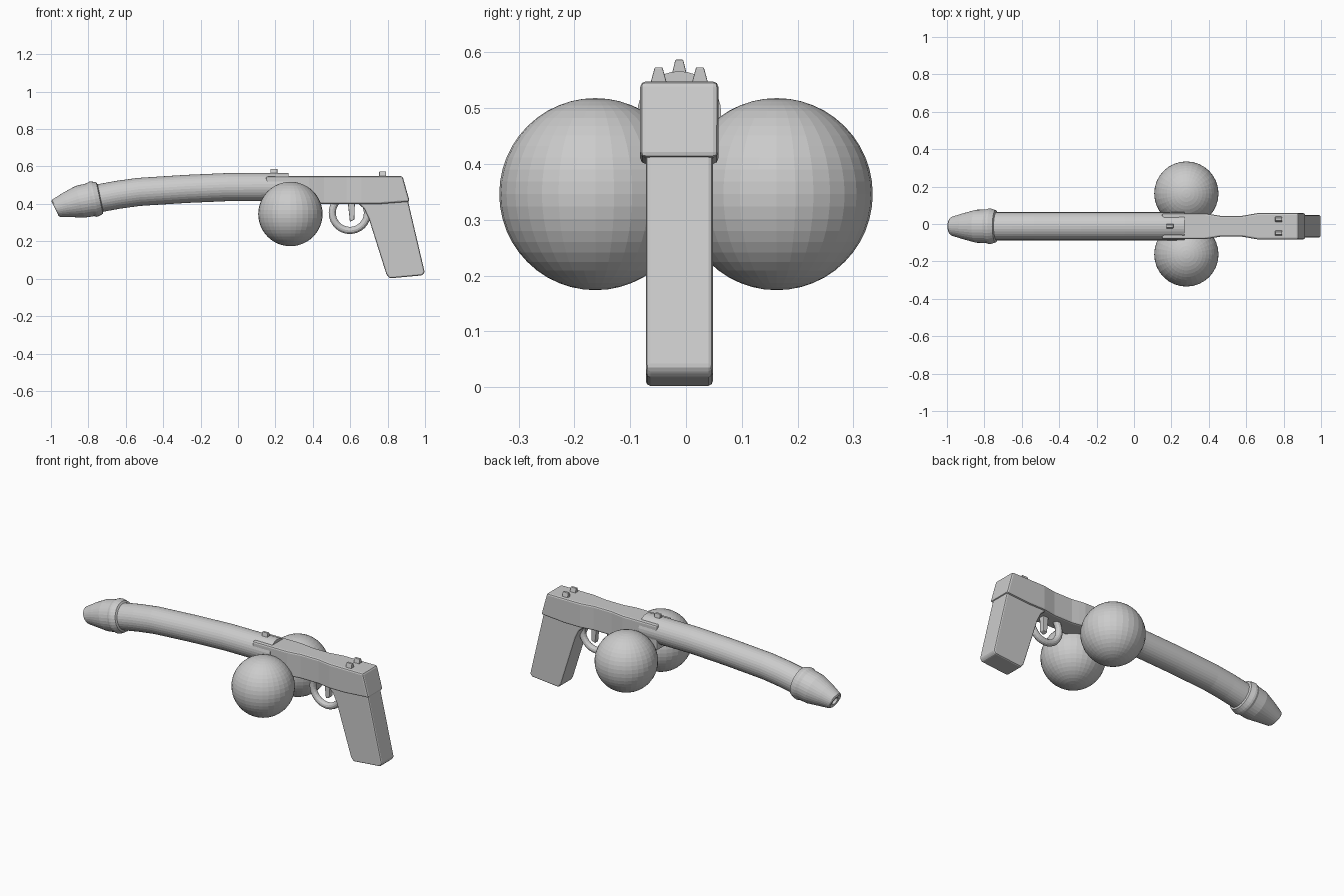
import bpy, bmesh, math
from mathutils import Vector

if "Cube" in bpy.data.objects:
    bpy.data.objects.remove(bpy.data.objects["Cube"])

YC = -0.012  # centre plane of the toy


def make(name, bm, bevel=0.0):
    bmesh.ops.recalc_face_normals(bm, faces=bm.faces)
    me = bpy.data.meshes.new(name)
    bm.to_mesh(me)
    bm.free()
    ob = bpy.data.objects.new(name, me)
    bpy.context.collection.objects.link(ob)
    if bevel:
        m = ob.modifiers.new("bevel", 'BEVEL')
        m.width, m.segments, m.limit_method = bevel, 2, 'ANGLE'
        m.angle_limit = math.radians(40)
    return ob


def loft(name, rings, bevel=0.0):
    """Join equal-length rings of points and cap both ends."""
    bm = bmesh.new()
    vs = [[bm.verts.new(p) for p in r] for r in rings]
    n = len(vs[0])
    for a, b in zip(vs, vs[1:]):
        for i in range(n):
            j = (i + 1) % n
            bm.faces.new((a[i], a[j], b[j], b[i]))
    bm.faces.new(vs[0])
    bm.faces.new(vs[-1])
    return make(name, bm, bevel)


def tube(name, stations, n=32):
    """Round loft; stations are x, z, radius, downward tilt in degrees."""
    rings = []
    for x, z, r, t in stations:
        t = math.radians(t)
        rings.append([Vector((x - r * math.sin(t) * math.cos(a),
                              YC + r * math.sin(a),
                              z + r * math.cos(t) * math.cos(a)))
                      for a in (2 * math.pi * i / n for i in range(n))])
    return loft(name, rings)


def prism(name, pts, half, bevel):
    return loft(name, [[(x, YC + s * half, z) for x, z in pts] for s in (-1, 1)], bevel)


def stud(name, x, y, z0, z1):
    loft(name, [[(x + sx * 0.018, y + sy * w, z) for sx, sy in
                 ((-1, -1), (1, -1), (1, 1), (-1, 1))]
                for z, w in ((z0, 0.016), (z1, 0.007))], 0.002)


# Curved barrel
tube("barrel", [(0.27, 0.491, 0.075, 0), (-0.05, 0.49, 0.075, 1),
                (-0.28, 0.48, 0.075, 3), (-0.53, 0.464, 0.075, 5),
                (-0.64, 0.449, 0.075, 9), (-0.76, 0.427, 0.075, 12)])

# Nozzle with collar and recessed outlet
tube("nozzle", [(-0.735, 0.432, 0.074, 12), (-0.740, 0.431, 0.086, 12),
                (-0.765, 0.427, 0.095, 12), (-0.775, 0.425, 0.096, 12),
                (-0.79, 0.422, 0.090, 13), (-0.845, 0.411, 0.088, 16),
                (-0.91, 0.394, 0.070, 22), (-0.972, 0.376, 0.051, 26),
                (-0.978, 0.374, 0.044, 26), (-0.976, 0.375, 0.024, 26),
                (-0.92, 0.395, 0.020, 22)])

# Receiver with a narrowed waist; x at top, x at bottom, half width
body = [(0.15, 0.15, 0.069), (0.38, 0.38, 0.069), (0.42, 0.42, 0.063),
        (0.46, 0.46, 0.056), (0.58, 0.58, 0.056), (0.62, 0.62, 0.063),
        (0.66, 0.66, 0.070), (0.78, 0.76, 0.070), (0.88, 0.918, 0.070)]
rings = []
for xt, xb, w in body:
    zb = 0.412 if xb > 0.9 else 0.40
    rings.append([(xb, YC - w, zb), (xb, YC + w, zb),
                  (xt, YC + w, 0.548), (xt, YC - w, 0.548)])
loft("receiver", rings, 0.01)

# Grip
prism("grip", [(0.635, 0.41), (0.675, 0.372), (0.70, 0.32), (0.793, 0.025), (0.81, 0.002),
               (0.985, 0.018), (0.998, 0.035), (0.908, 0.42)], 0.06, 0.008)

# Trigger and round guard
prism("trigger", [(0.587, 0.41), (0.625, 0.41), (0.622, 0.315), (0.598, 0.305),
                  (0.594, 0.345)], 0.016, 0.004)
bpy.ops.mesh.primitive_torus_add(location=(0.598, YC, 0.352), rotation=(math.pi / 2, 0, 0),
                                 major_radius=0.094, minor_radius=0.019,
                                 major_segments=32, minor_segments=12)
bpy.context.object.name = "trigger_guard"

# Two round tanks
for side, y in (("left", 0.1625), ("right", -0.1625)):
    bpy.ops.mesh.primitive_uv_sphere_add(segments=32, ring_count=24, radius=0.172,
                                         location=(0.28, y, 0.346))
    bpy.context.object.name = "tank_" + side

# Sights
stud("front_sight", 0.192, YC, 0.55, 0.587)
for side, y in (("left", 0.037), ("right", -0.037)):
    stud("rear_sight_" + side, 0.773, YC + y, 0.54, 0.573)
